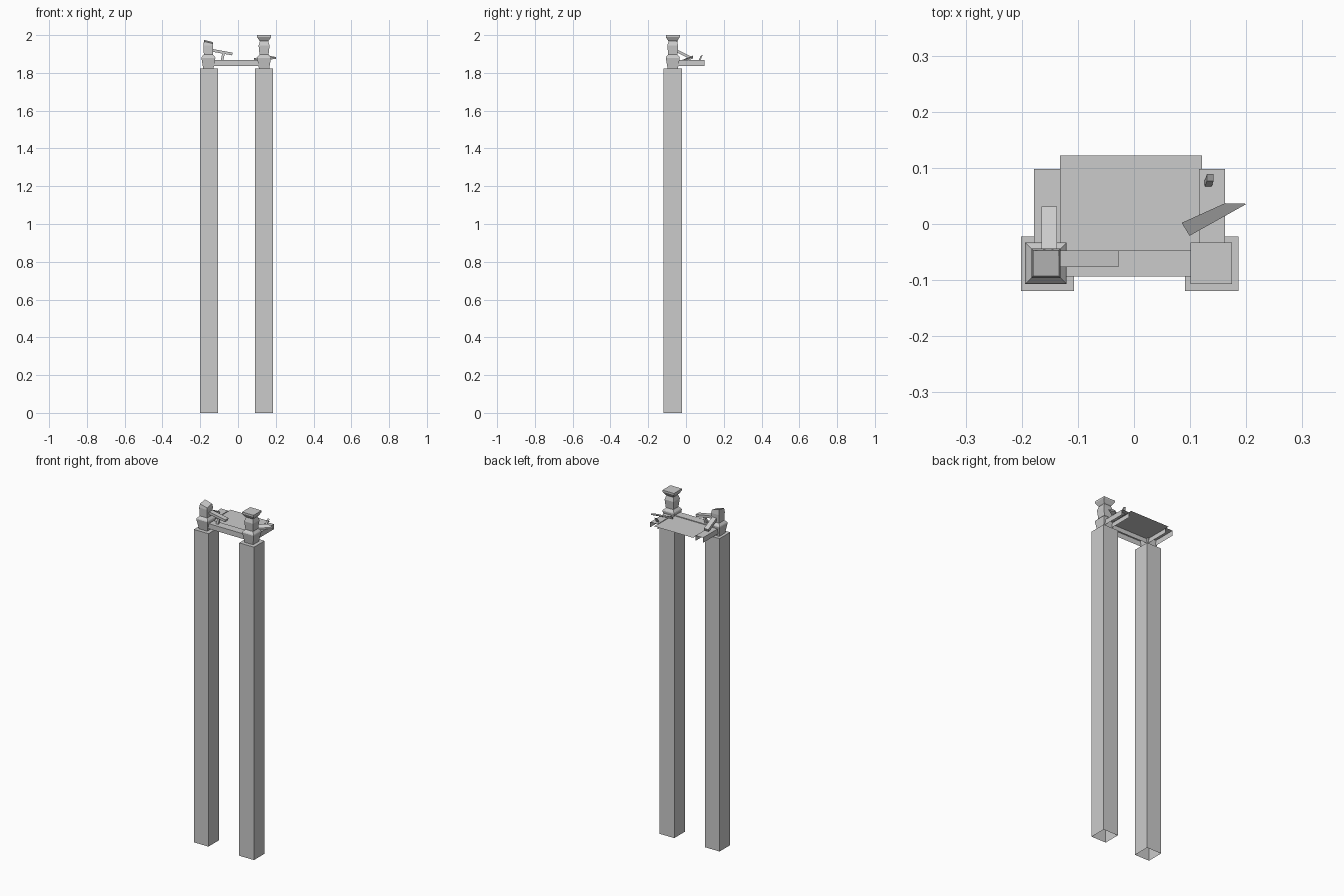
import bpy, bmesh
from mathutils import Vector

cube = bpy.data.objects.get("Cube")
if cube:
    bpy.data.objects.remove(cube)

stone = bpy.data.materials.new("grey stone")
stone.use_nodes = True
GREY = (0.6, 0.6, 0.6, 1)
stone.diffuse_color = GREY
stone.node_tree.nodes["Principled BSDF"].inputs["Base Color"].default_value = GREY


def finish(name, bm):
    bmesh.ops.recalc_face_normals(bm, faces=bm.faces)
    mesh = bpy.data.meshes.new(name)
    bm.to_mesh(mesh)
    bm.free()
    mesh.materials.append(stone)
    obj = bpy.data.objects.new(name, mesh)
    bpy.context.collection.objects.link(obj)
    return obj


def loft(name, rings, open_sides=()):
    """Skin four-sided rings; drop the faces pointing along open_sides."""
    bm = bmesh.new()
    loops = [[bm.verts.new(p) for p in ring] for ring in rings]
    for low, high in zip(loops, loops[1:]):
        for i in range(4):
            j = (i + 1) % 4
            bm.faces.new((low[i], low[j], high[j], high[i]))
    bm.faces.new(loops[0][::-1])
    bm.faces.new(loops[-1])
    bmesh.ops.recalc_face_normals(bm, faces=bm.faces)
    gone = [f for f in bm.faces if any(f.normal.dot(Vector(d)) > 0.9 for d in open_sides)]
    bmesh.ops.delete(bm, geom=gone, context="FACES")
    return finish(name, bm)


def square(x, y, half, z, tilt_x=0, tilt_y=0):
    return [(x + sx * half, y + sy * half, z + sx * tilt_x + sy * tilt_y)
            for sx, sy in ((-1, -1), (1, -1), (1, 1), (-1, 1))]


def box(name, x0, x1, y0, y1, z0, z1, open_sides=()):
    rings = [[(x0, y0, z), (x1, y0, z), (x1, y1, z), (x0, y1, z)] for z in (z0, z1)]
    return loft(name, rings, open_sides)


def strut(name, start, end, side, up):
    """Straight bar between two points with half-size vectors for its section."""
    side, up = Vector(side), Vector(up)
    rings = [[Vector(p) + a * side + b * up
              for a, b in ((-1, -1), (1, -1), (1, 1), (-1, 1))] for p in (start, end)]
    return loft(name, rings)


DOWN, BACK = (0, 0, -1), (0, 1, 0)
LX, RX, PY = -0.157, 0.138, -0.07

# Tall hollow pillars
box("right_pillar", -0.201, -0.107, -0.119, -0.022, 0, 1.822, [DOWN])
box("left_pillar", 0.091, 0.186, -0.119, -0.022, 0, 1.822, [DOWN])

# Newel posts: flared base, shaft, and a cap on the intact one
base = [(0.027, 1.822), (0.037, 1.88), (0.035, 1.885), (0.024, 1.897)]
shaft = [(0.029, 1.945), (0.022, 1.968), (0.026, 1.972), (0.037, 1.99), (0.037, 2.0)]
loft("left_post", [square(RX, PY, h, z) for h, z in base + shaft])
loft("right_broken_post", [square(LX, PY, h, z) for h, z in base]
     + [square(LX, PY, 0.026, 1.945), square(LX, PY, 0.023, 1.965, -0.006, 0.004)])

# Kerbs around the floor, hollow underneath
box("front_kerb", -0.14, 0.121, -0.094, -0.047, 1.837, 1.867, [DOWN])
box("right_kerb", -0.178, -0.131, -0.07, 0.098, 1.837, 1.867, [DOWN, BACK])
box("left_kerb", 0.116, 0.162, -0.07, 0.098, 1.837, 1.867, [DOWN, BACK])

# Thin floor sheet
floor = bmesh.new()
floor.faces.new([floor.verts.new((x, y, 1.863)) for x, y in
                 ((-0.132, -0.05), (0.121, -0.05), (0.121, 0.122), (-0.132, 0.122))])
finish("floor", floor)

# Broken handrails hanging from the right post
strut("front_handrail", (-0.14, -0.062, 1.92), (-0.03, -0.062, 1.9),
      (0, 0.0145, 0), (0.002, 0, 0.007))
strut("side_handrail", (-0.151, -0.05, 1.917), (-0.151, 0.028, 1.878),
      (0.014, 0, 0), (0, 0.003, 0.007))

# Leaning balusters
strut("front_baluster", (-0.085, -0.068, 1.862), (-0.077, -0.062, 1.903),
      (0.007, 0, 0), (0, 0.007, 0))
strut("side_baluster", (0.131, 0.069, 1.862), (0.136, 0.083, 1.892),
      (0.006, 0, 0), (0, 0.006, 0.003))

# Fallen handrail piece with slanted ends
plank = [(0.085, 0.002, 1.878), (0.099, -0.021, 1.868),
         (0.201, 0.036, 1.884), (0.162, 0.037, 1.892)]
loft("fallen_handrail", [[(x, y, z - 0.009) for x, y, z in plank], plank])
